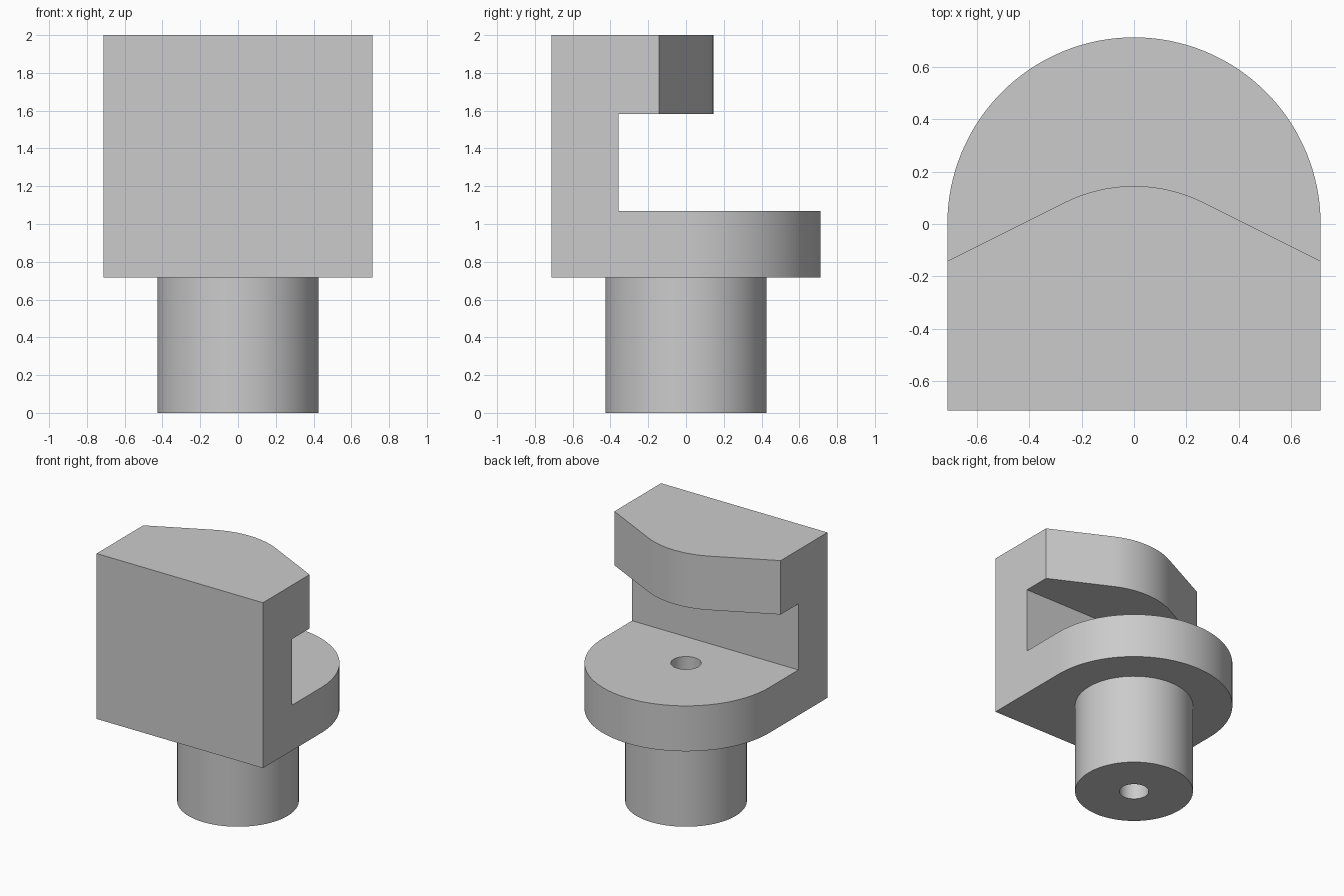
import bpy
import bmesh
from math import sin, cos, pi, atan

cube = bpy.data.objects.get("Cube")
if cube:
    bpy.data.objects.remove(cube, do_unlink=True)

HALF = 0.713       # half width of the head
SEAT, SLOT_TOP, TOP = 1.07, 1.582, 2.0
HEAD_BOTTOM = 0.718

grey = bpy.data.materials.new("plain grey")
grey.use_nodes = True
colour = (0.6, 0.6, 0.6, 1)
grey.diffuse_color = colour
grey.node_tree.nodes["Principled BSDF"].inputs["Base Color"].default_value = colour


def arc(radius, start, end, steps, cy=0.0):
    """Points along an arc centred on x = 0."""
    angles = [start + (end - start) * i / steps for i in range(steps + 1)]
    return [(radius * cos(a), cy + radius * sin(a)) for a in angles]


def prism(name, outline, bottom, top):
    """Extrude a plan outline between two heights."""
    bm = bmesh.new()
    face = bm.faces.new([bm.verts.new((x, y, bottom)) for x, y in outline])
    new = bmesh.ops.extrude_face_region(bm, geom=[face])["geom"]
    verts = [v for v in new if isinstance(v, bmesh.types.BMVert)]
    bmesh.ops.translate(bm, verts=verts, vec=(0, 0, top - bottom))
    bmesh.ops.recalc_face_normals(bm, faces=bm.faces)
    mesh = bpy.data.meshes.new(name)
    bm.to_mesh(mesh)
    bm.free()
    mesh.materials.append(grey)
    obj = bpy.data.objects.new(name, mesh)
    bpy.context.collection.objects.link(obj)
    return obj


def combine(target, tool, operation):
    """Apply a boolean and discard the tool."""
    mod = target.modifiers.new(operation, "BOOLEAN")
    mod.operation, mod.solver, mod.object = operation, "EXACT", tool
    tool.hide_render = True
    bpy.context.view_layer.objects.active = target
    bpy.ops.object.modifier_apply(modifier=mod.name)
    bpy.data.objects.remove(tool, do_unlink=True)


def circle(radius, steps):
    return arc(radius, 0, 2 * pi, steps)[:-1]


# Head: square front with a half-round back
head = prism("clamp_head", [(-HALF, -HALF), (HALF, -HALF)] + arc(HALF, 0, pi, 64),
             HEAD_BOTTOM, TOP)

# Slot between the seat and the upper lip
slot = prism("slot_cutter", [(-1, -0.358), (1, -0.358), (1, 1), (-1, 1)], SEAT, SLOT_TOP)
combine(head, slot, "DIFFERENCE")

# Upper lip: sloping sides blending into a rounded nose
slope, nose, tip = 0.5, 0.59, 0.145
tilt = atan(slope)
curve = arc(nose, pi / 2 - tilt, pi / 2 + tilt, 20, tip - nose)
edge_x, edge_y = curve[0]
side_y = edge_y - slope * (1 - edge_x)
lip = prism("lip_cutter", [(1, side_y)] + curve + [(-1, side_y), (-1, 1), (1, 1)],
            (SEAT + SLOT_TOP) / 2, TOP + 0.1)
combine(head, lip, "DIFFERENCE")

# Round shank below, and the bore through shank and seat
shank = prism("shank", circle(0.427, 96), 0, HEAD_BOTTOM + 0.1)
combine(head, shank, "UNION")
bore = prism("bore_cutter", circle(0.107, 48), -0.1, SEAT + 0.1)
combine(head, bore, "DIFFERENCE")

# Smooth the curved walls, keep the edges crisp
bpy.ops.object.select_all(action="DESELECT")
head.select_set(True)
bpy.context.view_layer.objects.active = head
bpy.ops.object.shade_smooth_by_angle(angle=pi / 6)
